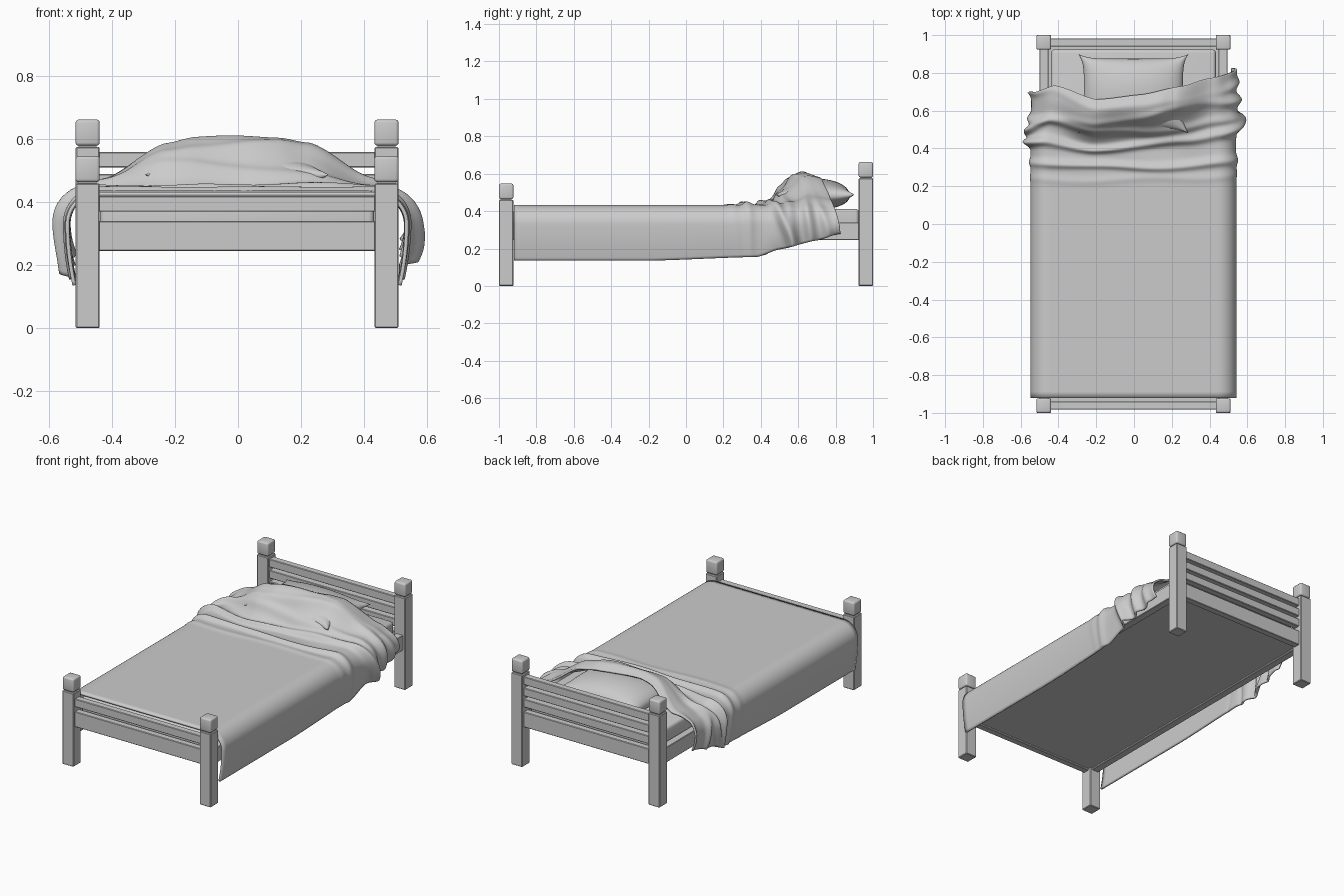
import bpy, bmesh, math

if "Cube" in bpy.data.objects:
    bpy.data.objects.remove(bpy.data.objects["Cube"])

CX = -0.003


def lerp_table(pts, t):
    """Smooth interpolation through a short list of (t, value) pairs."""
    if t <= pts[0][0]:
        return pts[0][1]
    for (a, va), (b, vb) in zip(pts, pts[1:]):
        if t <= b:
            k = (t - a) / (b - a)
            k = 0.5 * k + 0.5 * k * k * (3 - 2 * k)
            return va + (vb - va) * k
    return pts[-1][1]


def smooth(a, b, t):
    k = min(1, max(0, (t - a) / (b - a)))
    return k * k * (3 - 2 * k)


def box(name, x0, x1, y0, y1, z0, z1, bevel=0.003, segs=1):
    bm = bmesh.new()
    bmesh.ops.create_cube(bm, size=1)
    for v in bm.verts:
        v.co = ((x0 + x1) / 2 + v.co.x * (x1 - x0),
                (y0 + y1) / 2 + v.co.y * (y1 - y0),
                (z0 + z1) / 2 + v.co.z * (z1 - z0))
    if bevel:
        bmesh.ops.bevel(bm, geom=bm.edges[:], offset=bevel, segments=segs,
                        affect='EDGES', profile=0.5)
    return finish(name, bm, segs > 1)


def finish(name, bm, smooth_shade):
    me = bpy.data.meshes.new(name)
    bm.to_mesh(me)
    bm.free()
    for p in me.polygons:
        p.use_smooth = smooth_shade
    ob = bpy.data.objects.new(name, me)
    bpy.context.collection.objects.link(ob)
    return ob


def sheet(bm, fn, nu, nv, flip=False):
    """Grid of points fn(u, v), u and v in 0..1."""
    g = [[bm.verts.new(fn(i / nu, j / nv)) for j in range(nv + 1)] for i in range(nu + 1)]
    for i in range(nu):
        for j in range(nv):
            f = [g[i][j], g[i + 1][j], g[i + 1][j + 1], g[i][j + 1]]
            bm.faces.new(f[::-1] if flip else f)


# Posts with necks and block knobs
for end, sy, h in (("foot", -1, 0.46), ("head", 1, 0.576)):
    for side, sx in (("left", -1), ("right", 1)):
        x, y, w = CX + sx * 0.475, sy * 0.9615, 0.0385
        n = f"{end}_post_{side}"
        box(n, x - w, x + w, y - w, y + w, 0, h, 0.004)
        box(n + "_neck", x - 0.029, x + 0.029, y - 0.029, y + 0.029, h - 0.005, h + 0.012, 0)
        box(n + "_knob", x - w, x + w, y - w, y + w, h + 0.004, h + 0.087, 0.010, 3)

# Headboard and footboard slats
slats = [(0.245, 0.34), (0.37, 0.42), (0.44, 0.49), (0.51, 0.56)]
for end, y, count in (("foot", -0.9615, 2), ("head", 0.9615, 4)):
    for i in range(count):
        z0, z1 = slats[i]
        box(f"{end}board_slat_{i + 1}", CX - 0.445, CX + 0.445, y - 0.021, y + 0.021, z0, z1)

# Side rails and mattress
for side, sx in (("left", -1), ("right", 1)):
    x = CX + sx * 0.474
    box(f"side_rail_{side}", x - 0.024, x + 0.024, -0.93, 0.93, 0.245, 0.34)
box("mattress", CX - 0.436, CX + 0.436, -0.921, 0.924, 0.262, 0.412, 0.018, 3)
box("bed_base", CX - 0.452, CX + 0.452, -0.942, 0.942, 0.255, 0.275, 0)


# Pillow: two domed sheets with pinched corners
def pillow_side(sign):
    def fn(a, b):
        u, v = -math.cos(a * math.pi), -math.cos(b * math.pi)
        dome = math.sqrt(max(0, (1 - u * u) * (1 - v * v)))
        x = CX + u * (0.262 + 0.03 * abs(v) ** 5)
        y = 0.69 + v * (0.185 + 0.025 * abs(u) ** 6)
        z = 0.482 + sign * (0.092 if sign > 0 else 0.075) * dome ** 0.9
        return x, y, z + 0.006 * (u * v) ** 4
    return fn


bm = bmesh.new()
sheet(bm, pillow_side(1), 32, 28)
sheet(bm, pillow_side(-1), 32, 28, True)
bmesh.ops.remove_doubles(bm, verts=bm.verts[:], dist=0.0002)
finish("pillow", bm, True)

# Blanket: draped cross-section swept along y, lifted over the pillow, with folds
TOP, FLAT, R = 0.432, 0.445, 0.10
HEM = [(-0.92, 0.135), (-0.2, 0.135), (0.38, 0.155), (0.5, 0.195), (0.7, 0.24), (0.82, 0.275)]
HEAD_EDGE = [(-0.8, 0.69), (-0.62, 0.70), (-0.5, 0.735), (-0.23, 0.66), (0.05, 0.685),
             (0.3, 0.73), (0.48, 0.77), (0.8, 0.825)]
ACROSS = [(0, 1), (0.14, 0.995), (0.23, 0.90), (0.42, 0.22), (0.5, 0.03), (0.56, 0)]
# folds: y, sideways tilt, bow, width, height on top, height on sides
FOLDS = [(0.24, 0.02, 0.03, 0.022, 0.005, 0.003),
         (0.315, -0.01, 0.05, 0.022, 0.018, 0.010),
         (0.435, 0.03, 0.07, 0.024, 0.024, 0.040),
         (0.52, -0.05, 0.06, 0.022, 0.014, 0.018),
         (0.585, 0.06, -0.09, 0.024, 0.012, 0.032),
         (0.665, -0.05, 0.05, 0.022, 0.005, 0.018)]


def blanket(u, v):
    side = u * 2 - 1
    sgn = 1 if side >= 0 else -1
    yb = -0.92 + 1.08 * v / 0.3 if v < 0.3 else 0.16 + 0.56 * (v - 0.3) / 0.7
    s = side * 0.82
    y = yb + (lerp_table(HEAD_EDGE, s) - 0.72) * smooth(0.2, 0.72, yb)
    # cross-section position and outward direction
    arc = R * math.pi / 2
    drop = TOP - R - lerp_table(HEM, y)
    d = abs(side) * (FLAT + arc + drop)
    if d < FLAT:
        x, z, nx, nz = d, TOP, 0, 1
    elif d < FLAT + arc:
        a = (d - FLAT) / R
        nx, nz = math.sin(a), math.cos(a)
        x, z = FLAT + R * nx, TOP - R + R * nz
    else:
        t = (d - FLAT - arc) / drop
        x, z, nx, nz = FLAT + R - 0.022 * t * t, TOP - R - drop * t, 1, 0
    # lift over the pillow
    lift = 0.172 * smooth(0.42, 0.655, yb) - 0.035 * smooth(0.66, 0.78, yb)
    z += lift * lerp_table(ACROSS, x)
    # folds
    k = 0
    for fy, tilt, bow, w, ht, hs in FOLDS:
        c = fy + tilt * s + bow * (s * s - 0.1) + 0.008 * math.sin(9 * s + 30 * fy)
        k += (ht + (hs - ht) * nx) * math.exp(-((yb - c) / w) ** 2)
    k += 0.004 * smooth(0.2, 0.5, yb) * math.sin(14 * s + 22 * yb)
    return CX + sgn * (x + k * nx), y - 0.25 * k * nz, z + k * nz


bm = bmesh.new()
sheet(bm, blanket, 110, 110)
cover = finish("blanket", bm, True)
mod = cover.modifiers.new("thickness", 'SOLIDIFY')
mod.thickness = 0.012
mod.offset = -1
